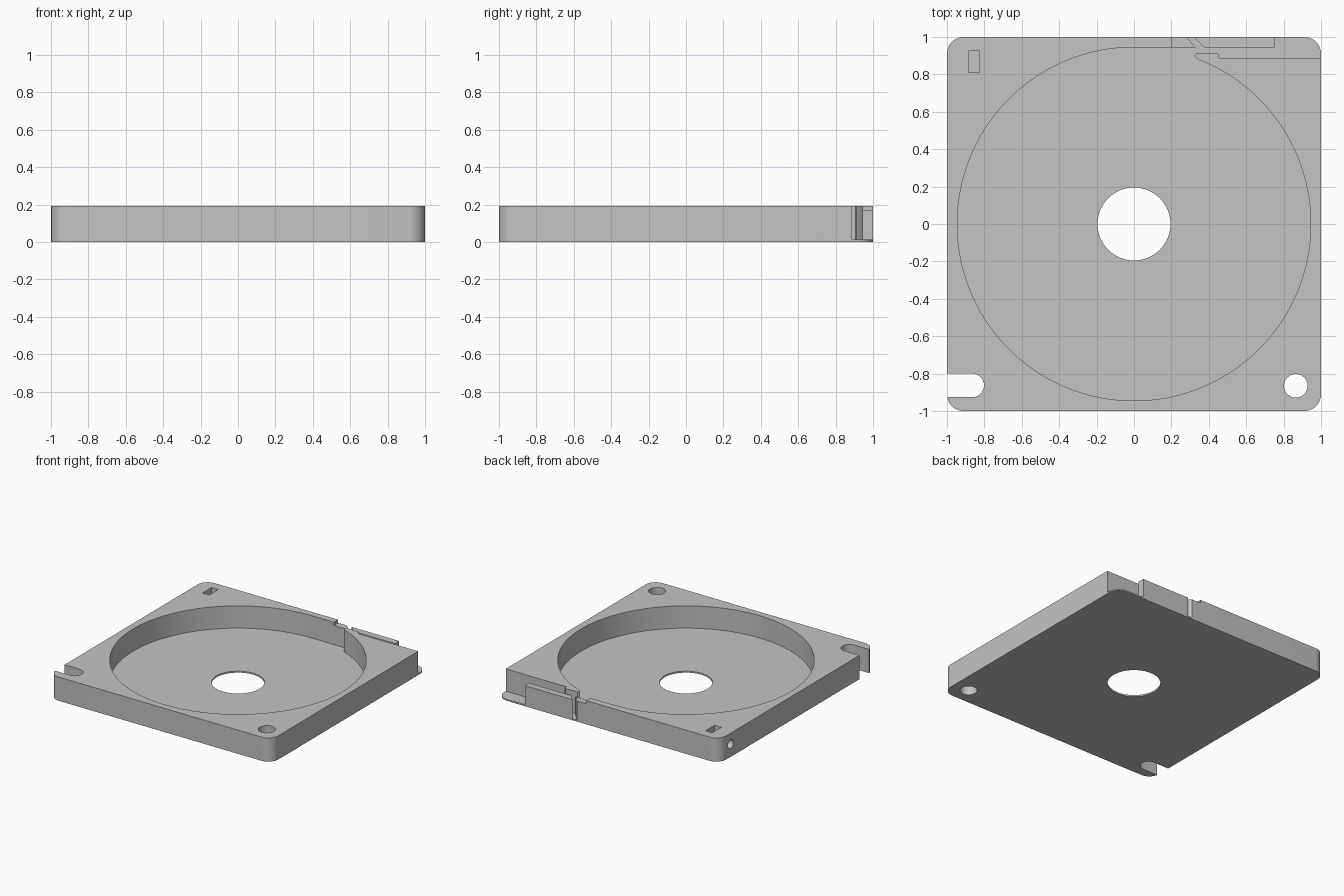
import bpy
import bmesh
from math import cos, sin, pi, radians

cube = bpy.data.objects.get("Cube")
if cube:
    bpy.data.objects.remove(cube, do_unlink=True)

HEIGHT = 0.193
FLOOR = 0.012
TOP = 0.3      # cutters end above the body
UNDER = -0.1   # through cutters start below it


def arc(cx, cy, r, start, end, steps):
    """Points along an arc, angles in degrees."""
    angles = [radians(start + (end - start) * i / steps) for i in range(steps + 1)]
    return [(cx + r * cos(a), cy + r * sin(a)) for a in angles]


def circle(cx, cy, r, steps=48):
    return arc(cx, cy, r, 0, 360, steps)[:-1]


def box(x0, x1, y0, y1):
    return [(x0, y0), (x1, y0), (x1, y1), (x0, y1)]


def prism(name, outline, z0, z1):
    """Extrude a flat outline from z0 to z1."""
    bm = bmesh.new()
    face = bm.faces.new([bm.verts.new((x, y, z0)) for x, y in outline])
    result = bmesh.ops.extrude_face_region(bm, geom=[face])
    top = [v for v in result["geom"] if isinstance(v, bmesh.types.BMVert)]
    bmesh.ops.translate(bm, verts=top, vec=(0, 0, z1 - z0))
    bmesh.ops.recalc_face_normals(bm, faces=bm.faces)
    mesh = bpy.data.meshes.new(name)
    bm.to_mesh(mesh)
    bm.free()
    obj = bpy.data.objects.new(name, mesh)
    bpy.context.collection.objects.link(obj)
    return obj


def cut(body, cutter):
    cutter.hide_render = True
    mod = body.modifiers.new(cutter.name, "BOOLEAN")
    mod.operation = "DIFFERENCE"
    mod.solver = "EXACT"
    mod.object = cutter
    bpy.context.view_layer.objects.active = body
    bpy.ops.object.modifier_apply(modifier=mod.name)
    bpy.data.objects.remove(cutter, do_unlink=True)


# Square tray body with rounded corners
R = 0.09
outline = []
for i, (sx, sy) in enumerate([(1, 1), (-1, 1), (-1, -1), (1, -1)]):
    outline += arc(sx * (1 - R), sy * (1 - R), R, 90 * i, 90 * i + 90, 12)
tray = prism("tray", outline, 0, HEIGHT)

# Round pocket running into the exit channel, slanted slit and open corner
pocket = arc(0, 0, 0.945, 90, 427, 120) + [
    (0.335, 0.885), (0.324, 0.9), (0.335, 0.915),      # rounded lip
    (0.445, 0.915), (0.455, 0.905), (0.455, 0.887),
    (1.1, 0.887), (1.1, 1.1), (0.75, 1.1), (0.75, 0.945),
    (0.375, 0.945), (0.28, 1.04), (0.244, 1.04), (0.33, 0.945),
]
cut(tray, prism("pocket_cutter", pocket, FLOOR, TOP))

# Lowered top of the outer channel wall
cut(tray, prism("wall_step_cutter", box(0.2, 0.8, 0.93, 1.1), 0.167, TOP))

# Hub hole, locating hole and open-ended locating slot
cut(tray, prism("hub_cutter", circle(0, 0, 0.195, 64), UNDER, TOP))
cut(tray, prism("hole_cutter", circle(0.865, -0.865, 0.063), UNDER, TOP))
slot = arc(-0.865, -0.863, 0.063, -90, 90, 24) + [(-1.1, -0.8), (-1.1, -0.926)]
cut(tray, prism("slot_cutter", slot, UNDER, TOP))

# Rectangular socket with a round side hole leading into it
cut(tray, prism("socket_cutter", box(-0.885, -0.825, 0.81, 0.925), 0.05, TOP))
side = prism("side_hole_cutter", circle(0, 0, 0.035, 32), -0.1, 0.1)
side.rotation_euler = (0, pi / 2, 0)
side.location = (-0.96, 0.855, 0.105)
bpy.context.view_layer.update()
cut(tray, side)

# Plain grey finish
grey = bpy.data.materials.new("light_grey")
grey.use_nodes = True
color = (0.55, 0.55, 0.55, 1)
grey.diffuse_color = color
grey.node_tree.nodes["Principled BSDF"].inputs["Base Color"].default_value = color
tray.data.materials.clear()
tray.data.materials.append(grey)
for poly in tray.data.polygons:
    poly.material_index = 0

bpy.ops.object.select_all(action="DESELECT")
tray.select_set(True)
bpy.context.view_layer.objects.active = tray
bpy.ops.object.shade_smooth_by_angle(angle=radians(30))
